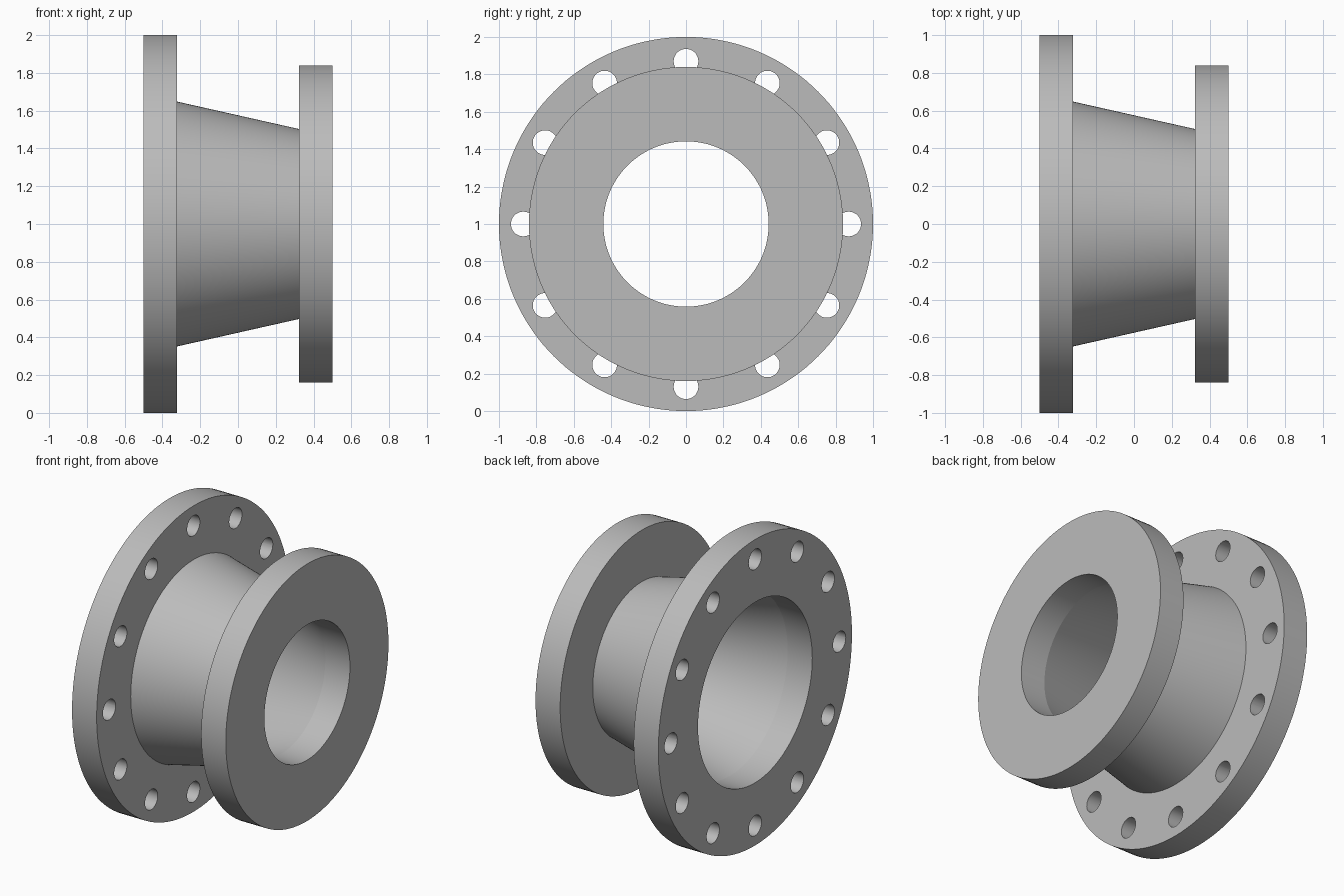
import bpy, bmesh, math
from mathutils import Matrix, Vector

if "Cube" in bpy.data.objects:
    bpy.data.objects.remove(bpy.data.objects["Cube"], do_unlink=True)

SEGMENTS = 144
AXIS_HEIGHT = 1.0
FACE, INNER = 0.5, 0.322          # outer and inner x of both flanges
BIG_BORE, SMALL_BORE = 0.59, 0.442

grey = bpy.data.materials.new("light grey metal")
grey.use_nodes = True
colour = (0.5, 0.5, 0.5, 1)
grey.diffuse_color = colour
grey.node_tree.nodes["Principled BSDF"].inputs["Base Color"].default_value = colour


def make_object(name, bm):
    mesh = bpy.data.meshes.new(name)
    bm.to_mesh(mesh)
    bm.free()
    obj = bpy.data.objects.new(name, mesh)
    obj.location.z = AXIS_HEIGHT
    mesh.materials.append(grey)
    bpy.context.collection.objects.link(obj)
    return obj


def lathe(name, loops):
    """Revolve (x, radius) polylines around the x axis."""
    bm = bmesh.new()
    for points in loops:
        verts = [bm.verts.new((x, 0, r)) for x, r in points]
        edges = [bm.edges.new(pair) for pair in zip(verts, verts[1:])]
        bmesh.ops.spin(bm, geom=verts + edges, cent=(0, 0, 0), axis=(1, 0, 0),
                       angle=math.tau, steps=SEGMENTS, use_merge=True)
    bmesh.ops.remove_doubles(bm, verts=bm.verts, dist=1e-5)
    bmesh.ops.recalc_face_normals(bm, faces=bm.faces)
    return make_object(name, bm)


def flange(name, x0, x1, bore, rim):
    return lathe(name, [[(x0, bore), (x0, rim), (x1, rim), (x1, bore), (x0, bore)]])


def smooth(obj):
    bpy.ops.object.select_all(action="DESELECT")
    obj.select_set(True)
    bpy.context.view_layer.objects.active = obj
    bpy.ops.object.shade_smooth_by_angle(angle=math.radians(30))


# Flanges
large_flange = flange("large_flange", -FACE, -INNER, BIG_BORE, 1.0)
small_flange = flange("small_flange", INNER, FACE, SMALL_BORE, 0.84)

# Tapered pipe: outer skin and inner bore, its ends closed by the flanges
tapered_pipe = lathe("tapered_pipe", [
    [(-INNER, 0.648), (INNER, 0.503)],
    [(-INNER, BIG_BORE), (INNER, SMALL_BORE)],
])
# Point the bore faces towards the axis and the skin away from it
bm = bmesh.new()
bm.from_mesh(tapered_pipe.data)
for f in bm.faces:
    centre = f.calc_center_median()
    radial = Vector((0, centre.y, centre.z))
    outside = radial.length > 0.56 - 0.22 * centre.x and radial.length > 0.545
    if (f.normal.dot(radial) > 0) != outside:
        f.normal_flip()
bm.to_mesh(tapered_pipe.data)
bm.free()

# Ring of bolt holes in the large flange
bm = bmesh.new()
for i in range(12):
    place = (Matrix.Rotation(i * math.tau / 12, 4, "X")
             @ Matrix.Translation((-FACE, 0, 0.87))
             @ Matrix.Rotation(math.pi / 2, 4, "Y"))
    bmesh.ops.create_cone(bm, cap_ends=True, segments=40, radius1=0.066,
                          radius2=0.066, depth=1, matrix=place)
cutter = make_object("bolt_hole_cutter", bm)
cutter.hide_render = True
cut = large_flange.modifiers.new("bolt holes", "BOOLEAN")
cut.operation = "DIFFERENCE"
cut.solver = "EXACT"
cut.object = cutter
bpy.context.view_layer.objects.active = large_flange
bpy.ops.object.modifier_apply(modifier=cut.name)
bpy.data.objects.remove(cutter, do_unlink=True)

for part in (large_flange, small_flange, tapered_pipe):
    smooth(part)
